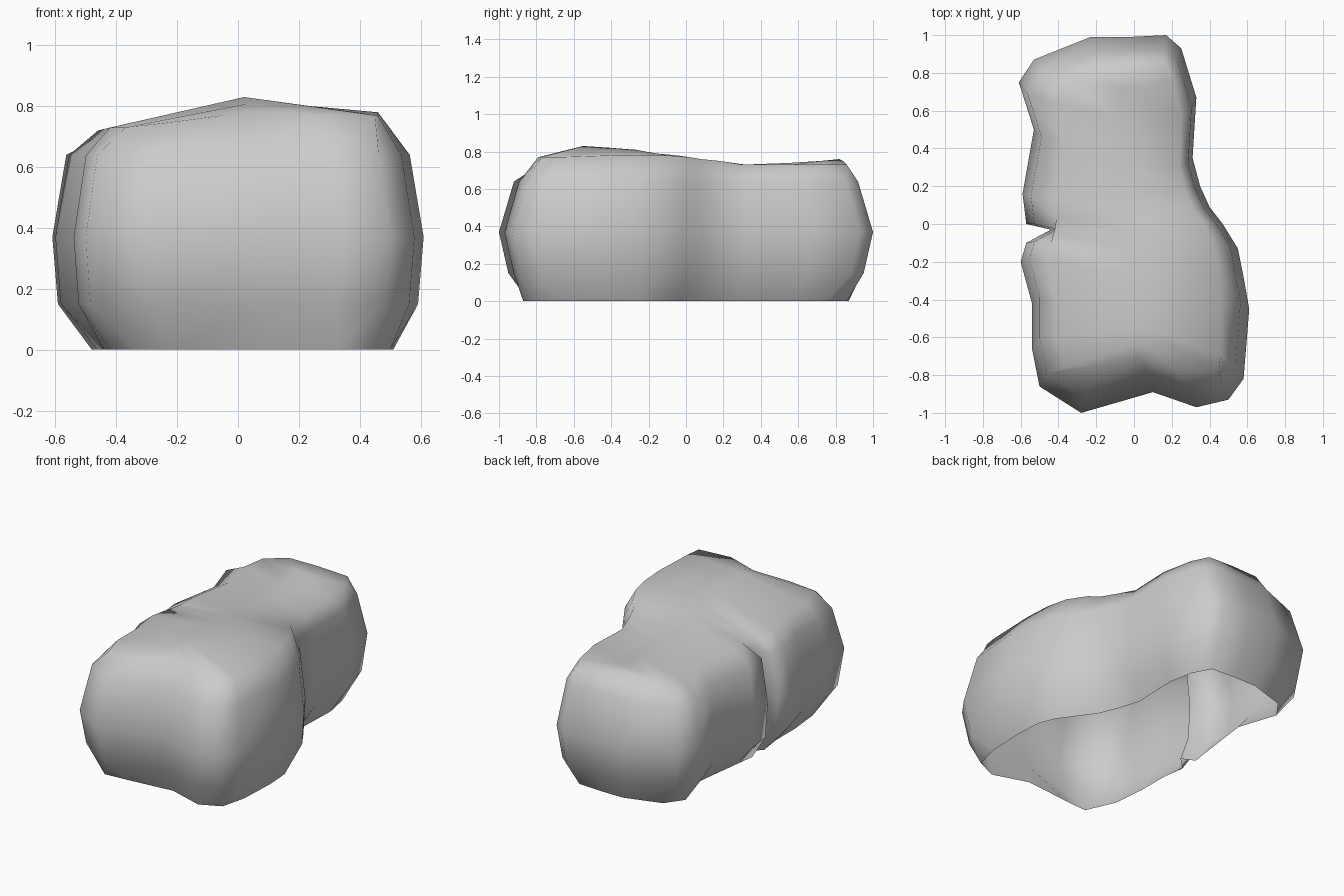
import bpy
import bmesh

default_cube = bpy.data.objects.get("Cube")
if default_cube:
    bpy.data.objects.remove(default_cube, do_unlink=True)

# Each outline has a left and a right side, listed front to back,
# and a middle point at each end, in hundredths of a unit
widest_left = [(33, -97), (50, -93), (58, -82), (61, -45), (58, -28),
               (55, -13), (47, 0), (40, 9), (35, 20), (31, 35),
               (33, 67), (25, 93), (17, 100)]
widest_right = [(-28, -100), (-50, -86), (-54, -66), (-54, -42), (-60, -20),
                (-57, -10), (-44, -3), (-57, 0), (-59, 16), (-53, 50),
                (-61, 75), (-53, 87), (-23, 99)]
widest_ends = [(10, -89), (-3, 99)]

# Outline of the open underside
base_left = [(33, -87), (46, -81), (50, -65), (51, -40), (50, -25),
             (46, -15), (38, -4), (31, 6), (26, 18), (22, 31),
             (23, 59), (20, 75), (14, 86)]
base_right = [(-20, -83), (-34, -84), (-42, -66), (-44, -45), (-44, -26),
              (-46, -12), (-38, -4), (-46, 0), (-44, 14), (-40, 45),
              (-48, 69), (-40, 80), (-17, 87)]
base_ends = [(11, -80), (-2, 87)]

# Wall levels: height, width factor, length factor
wall_levels = [(.15, .97, .95), (.37, 1, 1), (.64, .925, .92)]

# Crown rim on both sides with its heights
crown_left = [(24, -79), (45, -77), (46, -69), (46, -40), (45, -23),
              (42, -10), (36, 2), (31, 8), (27, 18), (24, 30),
              (25, 56), (21, 76), (16, 86)]
crown_right = [(-20, -75), (-37, -76), (-42, -60), (-42, -40), (-46, -20),
               (-44, -10), (-42, -3), (-41, 3), (-41, 13), (-36, 42),
               (-41, 64), (-36, 76), (-22, 82)]
left_rim = [77, 77, 77, 78, 78, 78, 77, 76, 75, 73, 73, 73, 73]
right_rim = [75, 73, 73, 73, 72, 72, 72, 72, 72, 72, 72, 74, 76]

# Ridge along the crown: position and height
ridge_line = [(-70, 78), (-63, 81), (-55, 83), (-40, 82), (-27, 81),
              (-16, 79), (-5, 78), (4, 76), (14, 75), (32, 73),
              (56, 74), (72, 75), (84, 75)]


def make_material(name, colour):
    material = bpy.data.materials.new(name)
    material.use_nodes = True
    material.diffuse_color = colour
    shader = material.node_tree.nodes["Principled BSDF"]
    shader.inputs["Base Color"].default_value = colour
    shader.inputs["Roughness"].default_value = .9
    return material


def place(bm, point, height, width=1, length=1):
    x, y = point
    return bm.verts.new((x / 100 * width, y / 100 * length, height))


def closed_ring(left, right, ends):
    """Run back along the left side and forward along the right side."""
    front, back = ends
    return left + [back] + right[::-1] + [front]


def bridge(bm, lower, upper):
    """Join two closed rings of vertices with quads."""
    count = len(lower)
    for i in range(count):
        j = (i + 1) % count
        bm.faces.new((lower[i], lower[j], upper[j], upper[i]))


def build_boulder():
    bm = bmesh.new()

    # Walls, open underneath
    base = closed_ring(base_left, base_right, base_ends)
    widest = closed_ring(widest_left, widest_right, widest_ends)
    rings = [[place(bm, p, 0) for p in base]]
    for height, width, length in wall_levels:
        rings.append([place(bm, p, height, width, length) for p in widest])

    # Crown rim
    left = [place(bm, p, h / 100) for p, h in zip(crown_left, left_rim)]
    right = [place(bm, p, h / 100) for p, h in zip(crown_right, right_rim)]

    # Ridge between the rims, ending in the middle points of the rim
    ridge = []
    for a, b, (y, z) in zip(left, right, ridge_line):
        middle_x = (a.co.x + b.co.x) / 2
        ridge.append(bm.verts.new((middle_x, y / 100, z / 100)))
    rings.append(closed_ring(left, right, (ridge[0], ridge[-1])))

    for lower, upper in zip(rings, rings[1:]):
        bridge(bm, lower, upper)
    for i in range(len(ridge) - 1):
        bm.faces.new((left[i], left[i + 1], ridge[i + 1], ridge[i]))
        bm.faces.new((ridge[i], ridge[i + 1], right[i + 1], right[i]))

    bmesh.ops.recalc_face_normals(bm, faces=bm.faces)
    if sum(f.normal.z * f.calc_area() for f in bm.faces) < 0:
        bmesh.ops.reverse_faces(bm, faces=bm.faces)
    for face in bm.faces:
        face.smooth = True
    mesh = bpy.data.meshes.new("boulder")
    bm.to_mesh(mesh)
    bm.free()
    return mesh


boulder = bpy.data.objects.new("boulder", build_boulder())
boulder.data.materials.append(make_material("stone_grey", (.6, .6, .6, 1)))
bpy.context.collection.objects.link(boulder)
